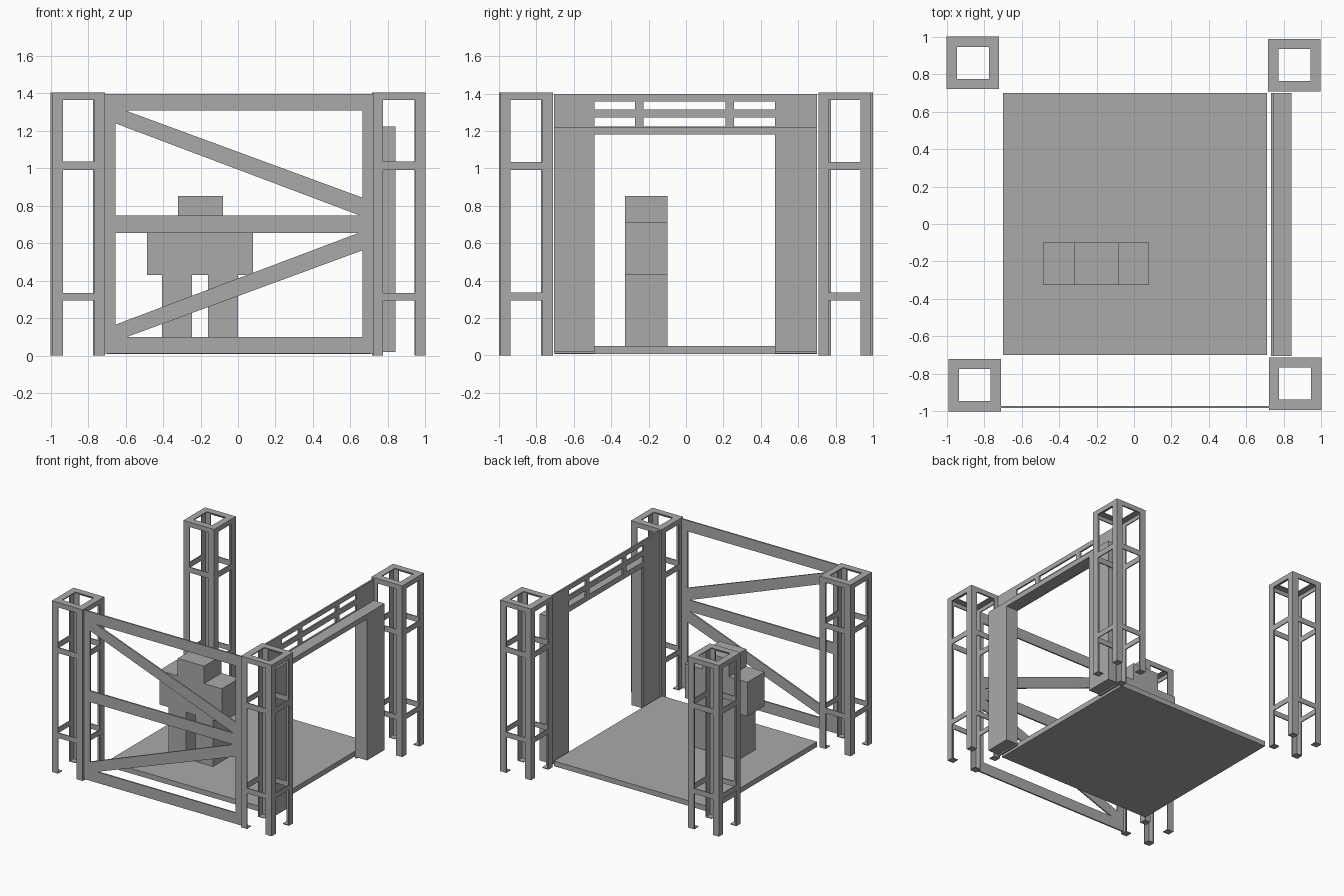
import bpy, bmesh

if "Cube" in bpy.data.objects:
    bpy.data.objects.remove(bpy.data.objects["Cube"])

mat = bpy.data.materials.new("steel_grey")
mat.diffuse_color = (0.4, 0.4, 0.4, 1)
mat.use_nodes = True
mat.node_tree.nodes["Principled BSDF"].inputs["Base Color"].default_value = mat.diffuse_color


def finish(name, bm):
    bmesh.ops.recalc_face_normals(bm, faces=bm.faces)
    me = bpy.data.meshes.new(name)
    bm.to_mesh(me)
    bm.free()
    me.materials.append(mat)
    ob = bpy.data.objects.new(name, me)
    bpy.context.collection.objects.link(ob)
    return ob


def add_box(bm, x0, x1, y0, y1, z0, z1):
    vs = bmesh.ops.create_cube(bm, size=1)["verts"]
    for v in vs:
        v.co = ((x0, x1)[v.co.x > 0], (y0, y1)[v.co.y > 0], (z0, z1)[v.co.z > 0])


def boxes(name, items):
    bm = bmesh.new()
    for b in items:
        add_box(bm, *b)
    return finish(name, bm)


def add_prism(bm, pts, y0, y1):
    # polygon in x-z, extruded along y
    f = bm.faces.new([bm.verts.new((x, y0, z)) for x, z in pts])
    ext = bmesh.ops.extrude_face_region(bm, geom=[f])["geom"]
    for v in ext:
        if isinstance(v, bmesh.types.BMVert):
            v.co.y = y1


# Corner towers: angle-iron legs on foot plates, ring rails, angle-iron top ring
R, W, T, H = 0.14, 0.055, 0.008, 1.405


def tower(name, cx, cy):
    items = []

    def put(sx, sy, x0, x1, y0, y1, z0, z1):
        # distances are measured inward from the outer corner (sx, sy)
        xs = sorted((cx + sx * (R - x0), cx + sx * (R - x1)))
        ys = sorted((cy + sy * (R - y0), cy + sy * (R - y1)))
        items.append((*xs, *ys, z0, z1))

    for sx in (-1, 1):
        for sy in (-1, 1):
            put(sx, sy, 0, W, 0, T, 0.006, H - T)
            put(sx, sy, 0, T, T, W, 0.006, H - T)
            put(sx, sy, 0, W, 0, W, 0, 0.006)
    for s in (-1, 1):
        # side rails and top flanges
        for z0, z1 in ((0.293, 0.335), (0.99, 1.035), (1.365, H - T)):
            put(1, s, W, 2 * R - W, 0, T, z0, z1)
            put(s, 1, 0, T, W, 2 * R - W, z0, z1)
        # top ring plates
        put(1, s, 0, 2 * R, 0, W, H - T, H)
        put(s, 1, 0, W, W, 2 * R - W, H - T, H)
    boxes(name, items)


tower("tower_front_left", -0.85, -0.86)
tower("tower_front_right", 0.86, -0.852)
tower("tower_back_left", -0.86, 0.86)
tower("tower_back_right", 0.856, 0.848)

# Floor slab
boxes("floor", [(-0.70, 0.71, -0.70, 0.70, 0.008, 0.05)])

# Thin braced frame across the front
ya, yb = -0.983, -0.971
bm = bmesh.new()
add_box(bm, -0.71, -0.655, ya, yb, 0.01, 1.397)
add_box(bm, 0.665, 0.72, ya, yb, 0.01, 1.397)
for z0, z1 in ((0.01, 0.10), (0.655, 0.748), (1.308, 1.397)):
    add_box(bm, -0.655, 0.665, ya, yb, z0, z1)
brace = [(-0.655, 1.308), (-0.60, 1.308), (0.665, 0.843), (0.665, 0.748),
         (0.65, 0.748), (-0.655, 1.24)]
add_prism(bm, brace, ya, yb)
add_prism(bm, [(x, 1.405 - z) for x, z in brace], ya, yb)
finish("front_braced_frame", bm)

# Portal on the right side: two pillars and a lintel
px0, px1 = 0.745, 0.84
boxes("portal", [
    (px0, px1, -0.705, -0.49, 0.02, 1.222),
    (px0, px1, 0.475, 0.70, 0.02, 1.222),
    (px0, px1, -0.49, 0.475, 1.18, 1.222),
])

# Thin panel behind the portal with an open lattice above the doorway
lx0, lx1 = 0.731, 0.744
items = [(lx0, lx1, -0.705, -0.49, 0.01, 1.397), (lx0, lx1, 0.475, 0.70, 0.01, 1.397)]
for z0, z1 in ((1.18, 1.225), (1.272, 1.315), (1.358, 1.397)):
    items.append((lx0, lx1, -0.49, 0.475, z0, z1))
for y0 in (-0.272, 0.21):
    for z0, z1 in ((1.225, 1.272), (1.315, 1.358)):
        items.append((lx0, lx1, y0, y0 + 0.046, z0, z1))
boxes("side_lattice_panel", items)

# Blocky standing figure
fy = (-0.325, -0.10)
boxes("figure_left_leg", [(-0.405, -0.245, *fy, 0.05, 0.43)])
boxes("figure_right_leg", [(-0.16, 0.0, *fy, 0.05, 0.43)])
boxes("figure_torso", [(-0.487, 0.08, *fy, 0.43, 0.71)])
boxes("figure_head", [(-0.32, -0.08, *fy, 0.71, 0.853)])
